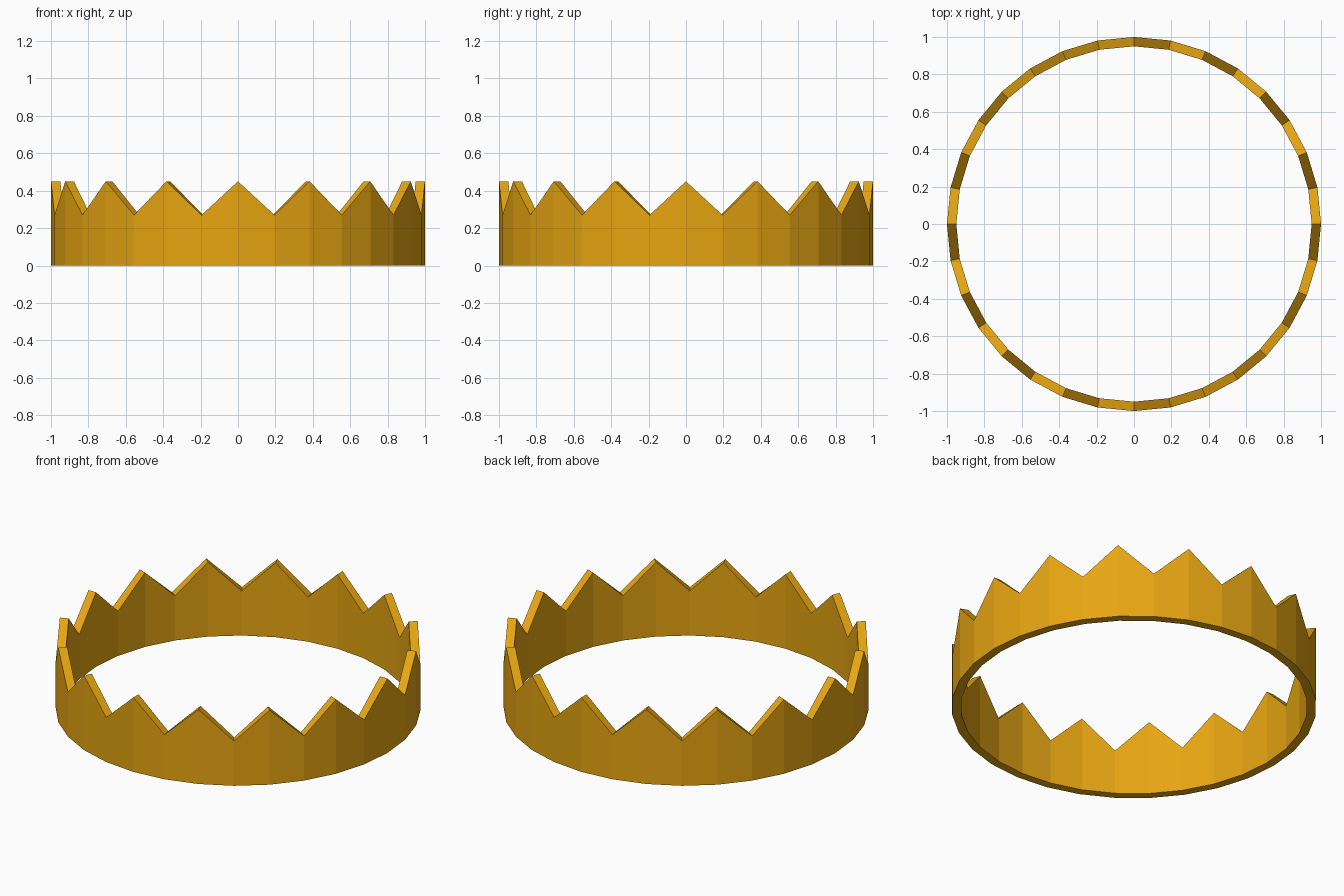
import bpy, bmesh, math

if "Cube" in bpy.data.objects:
    bpy.data.objects.remove(bpy.data.objects["Cube"])

SEGMENTS = 32
OUTER, INNER = 1.0, 0.95
PEAK, VALLEY = 0.45, 0.27

# Crown band: each ring section is a four-point loop, tops alternate peak and valley
bm = bmesh.new()
sections = []
for i in range(SEGMENTS):
    a = 2 * math.pi * i / SEGMENTS
    top = PEAK if i % 2 == 0 else VALLEY
    profile = [(OUTER, 0), (OUTER, top), (INNER, top), (INNER, 0)]
    sections.append([bm.verts.new((r * math.cos(a), r * math.sin(a), z)) for r, z in profile])

# Bridge neighbouring sections with flat quads
for i in range(SEGMENTS):
    s, t = sections[i], sections[(i + 1) % SEGMENTS]
    for k in range(4):
        n = (k + 1) % 4
        bm.faces.new((s[k], t[k], t[n], s[n]))
bmesh.ops.recalc_face_normals(bm, faces=bm.faces)

mesh = bpy.data.meshes.new("crown_band")
bm.to_mesh(mesh)
bm.free()
crown = bpy.data.objects.new("crown_band", mesh)
bpy.context.collection.objects.link(crown)

# Gold colour
gold = bpy.data.materials.new("gold")
gold.diffuse_color = (0.80, 0.38, 0.006, 1)
gold.use_nodes = True
gold.node_tree.nodes["Principled BSDF"].inputs["Base Color"].default_value = gold.diffuse_color
mesh.materials.append(gold)
